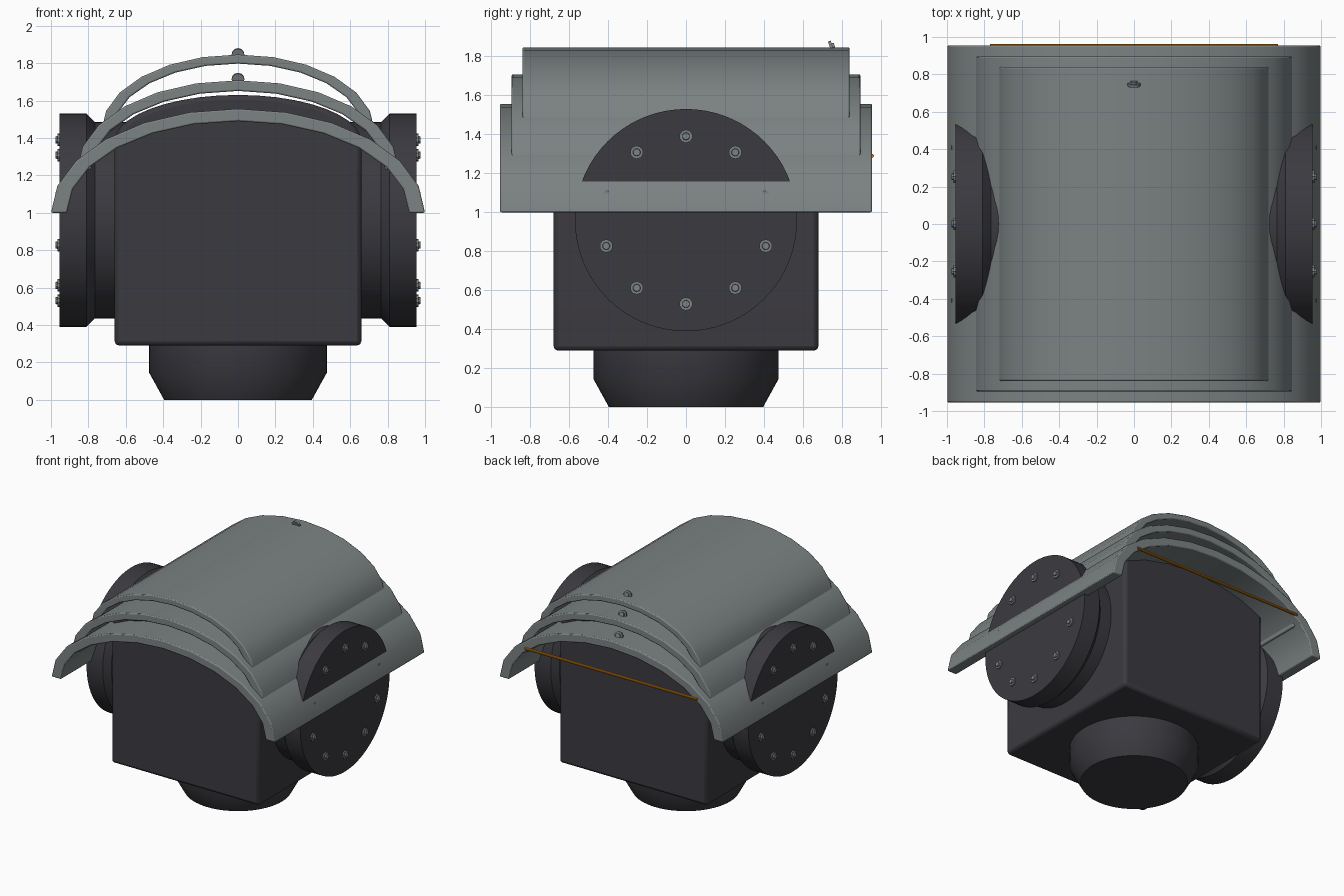
import bpy, bmesh, math
from mathutils import Matrix, Vector

cube = bpy.data.objects.get("Cube")
if cube:
    bpy.data.objects.remove(cube, do_unlink=True)


def material(name, rgb):
    mat = bpy.data.materials.new(name)
    mat.use_nodes = True
    color = (*rgb, 1)
    mat.diffuse_color = color
    mat.node_tree.nodes["Principled BSDF"].inputs["Base Color"].default_value = color
    return mat


GREY = material("plate grey", (0.2, 0.225, 0.225))
DARK = material("dark charcoal", (0.044, 0.042, 0.051))
ORANGE = material("orange", (0.55, 0.19, 0.006))


def finish(name, bm, mat, bevel=0):
    bmesh.ops.recalc_face_normals(bm, faces=bm.faces)
    mesh = bpy.data.meshes.new(name)
    bm.to_mesh(mesh)
    bm.free()
    mesh.materials.append(mat)
    obj = bpy.data.objects.new(name, mesh)
    bpy.context.collection.objects.link(obj)
    bpy.ops.object.select_all(action='DESELECT')
    obj.select_set(True)
    bpy.context.view_layer.objects.active = obj
    bpy.ops.object.shade_smooth_by_angle(angle=math.radians(32))
    if bevel:
        mod = obj.modifiers.new("soft edges", 'BEVEL')
        mod.width = bevel
        mod.segments = 2
        mod.limit_method = 'ANGLE'
        mod.angle_limit = math.radians(45)
    return obj


def prism(name, profile, half_depth, mat, bevel):
    """Extrude an x-z outline along y, centred."""
    bm = bmesh.new()
    face = bm.faces.new([bm.verts.new((x, -half_depth, z)) for x, z in profile])
    out = bmesh.ops.extrude_face_region(bm, geom=[face])
    verts = [v for v in out["geom"] if isinstance(v, bmesh.types.BMVert)]
    bmesh.ops.translate(bm, verts=verts, vec=(0, 2 * half_depth, 0))
    return finish(name, bm, mat, bevel)


def lathe(name, profile, center, axis, mat, steps=64, bevel=0):
    """Spin (radius, height) points around an axis."""
    bm = bmesh.new()
    verts = [bm.verts.new((r, 0, h)) for r, h in profile]
    edges = [bm.edges.new(pair) for pair in zip(verts, verts[1:])]
    bmesh.ops.spin(bm, geom=verts + edges, cent=(0, 0, 0), axis=(0, 0, 1),
                   angle=math.tau, steps=steps, use_merge=True)
    bmesh.ops.remove_doubles(bm, verts=bm.verts, dist=0.0001)
    turn = Vector((0, 0, 1)).rotation_difference(Vector(axis)).to_matrix().to_4x4()
    bm.transform(Matrix.Translation(center) @ turn)
    return finish(name, bm, mat, bevel)


def arc(a, b, base, steps):
    return [(a * math.cos(math.pi * i / steps), base + b * math.sin(math.pi * i / steps))
            for i in range(steps + 1)]


# Main housing with an arched top
prism("housing", [(-0.66, 0.29), (0.66, 0.29)] + arc(0.66, 0.25, 1.38, 20), 0.68, DARK, 0.025)

# Tapered round foot
lathe("foot", [(0, 0), (0.395, 0), (0.475, 0.145), (0.475, 0.32), (0, 0.32)],
      (0, 0, 0), (0, 0, 1), DARK)

# Three stacked curved armour plates, each smaller than the one below
plates = [("lower", 1.0, 1.0, 0.955), ("middle", 0.86, 1.23, 0.895), ("upper", 0.73, 1.44, 0.84)]
for label, size, base, half in plates:
    outline = arc(size, 0.556 * size, base, 12) + arc(0.915 * size, 0.49 * size, base, 12)[::-1]
    prism(label + "_armour_plate", outline, half, GREY, 0.008)

# Small fasteners on the crest of the plates, near the back
for label, y, z in [("lower", 0.86, 1.56), ("middle", 0.81, 1.715), ("upper", 0.75, 1.847)]:
    lathe(label + "_crest_bolt", [(0, -0.012), (0.034, -0.012), (0.034, 0.003),
          (0.02, 0.003), (0.02, 0.014), (0, 0.014)], (0, y, z), (0, 0.95, 0.3), GREY, 12)

# Side hubs with a ring of ten bolts
HUB_Z = 0.96
for label, side in [("left", 1), ("right", -1)]:
    lathe(label + "_hub", [(0, 0.6), (0.525, 0.6), (0.525, 0.765), (0.57, 0.81),
          (0.57, 0.955), (0, 0.955)], (0, 0, HUB_Z), (side, 0, 0), DARK, 72)
    for i in range(10):
        angle = math.radians(90 + 36 * i)
        spot = (side * 0.955, 0.43 * math.cos(angle), HUB_Z + 0.43 * math.sin(angle))
        lathe(f"{label}_hub_bolt_{i + 1}", [(0, -0.01), (0.034, -0.01), (0.034, 0.01),
              (0.02, 0.01), (0.018, 0.022), (0, 0.022)], spot, (side, 0, 0), GREY, 10)

# Thin orange bar across the back of the lower plate
lathe("rear_bar", [(0, -0.77), (0.011, -0.77), (0.011, 0.77), (0, 0.77)],
      (0, 0.953, 1.29), (1, 0, 0), ORANGE, 10)
